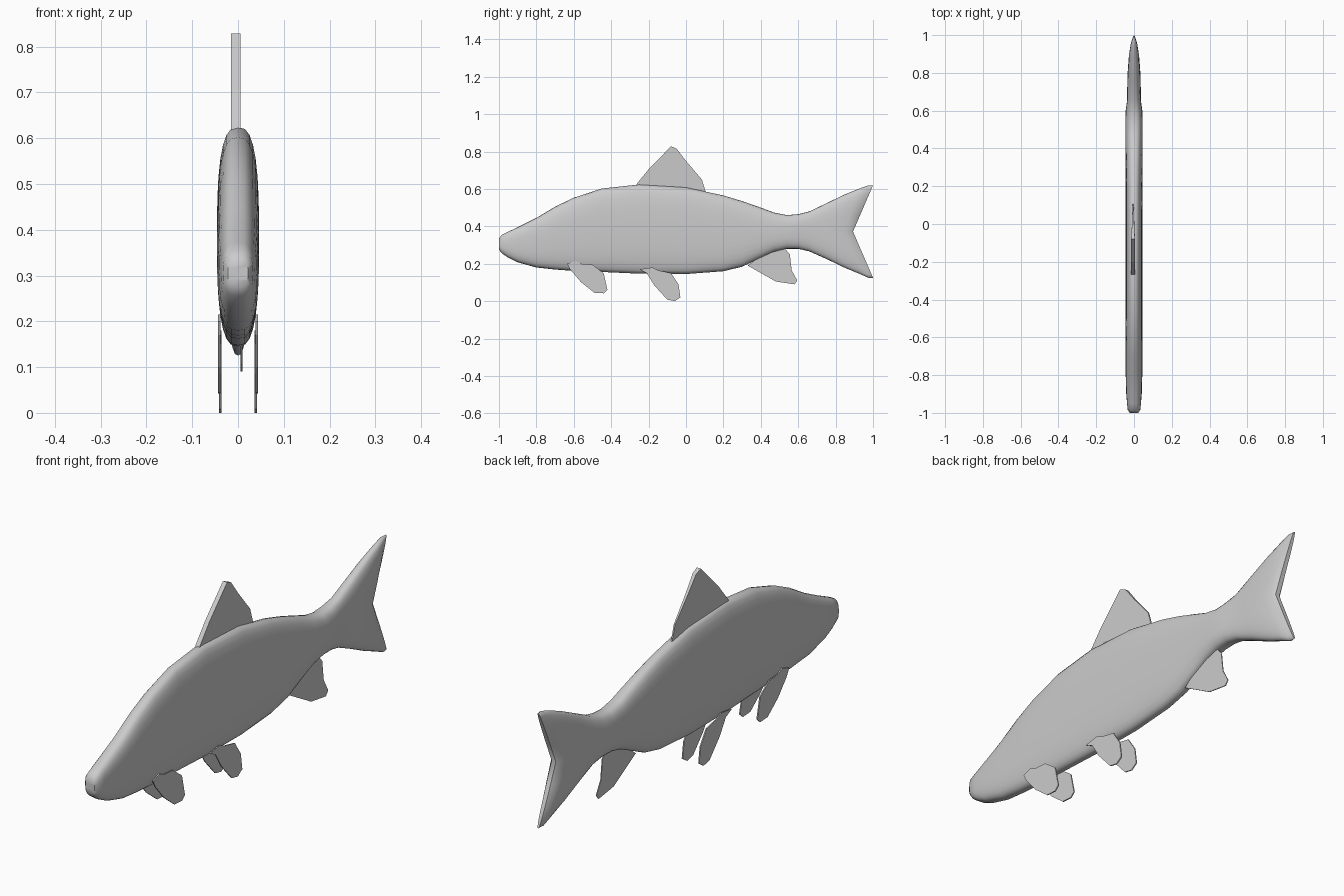
import bpy, math

if "Cube" in bpy.data.objects:
    bpy.data.objects.remove(bpy.data.objects["Cube"])


def make_object(name, verts, faces, smooth=None):
    mesh = bpy.data.meshes.new(name)
    mesh.from_pydata(verts, [], faces)
    ob = bpy.data.objects.new(name, mesh)
    bpy.context.collection.objects.link(ob)
    bpy.ops.object.select_all(action='DESELECT')
    bpy.context.view_layer.objects.active = ob
    ob.select_set(True)
    bpy.ops.object.mode_set(mode='EDIT')
    bpy.ops.mesh.select_all(action='SELECT')
    bpy.ops.mesh.normals_make_consistent(inside=False)
    bpy.ops.object.mode_set(mode='OBJECT')
    if smooth:
        bpy.ops.object.shade_smooth_by_angle(angle=math.radians(smooth))
    return ob


def fin(name, outline, x, thick):
    """Thin slab from a (y, z) outline; thick is one value or one per point."""
    n = len(outline)
    t = thick if isinstance(thick, list) else [thick] * n
    verts = [(x + s * t[i] / 2, y, z) for s in (-1, 1) for i, (y, z) in enumerate(outline)]
    faces = [list(range(n)), list(range(2 * n - 1, n - 1, -1))]
    faces += [(i, (i + 1) % n, n + (i + 1) % n, n + i) for i in range(n)]
    return make_object(name, verts, faces)


# body and tail: stations of (y, top z, bottom z, half width, tail notch)
stations = [
    (-1.0, .335, .275, .022, 0), (-.985, .355, .256, .033, 0), (-.95, .372, .232, .037, 0),
    (-.9, .395, .208, .041, 0), (-.8, .445, .18, .044, 0), (-.7, .505, .169, .045, 0),
    (-.6, .553, .162, .046, 0), (-.45, .602, .156, .046, 0), (-.25, .624, .147, .046, 0),
    (0, .608, .145, .046, 0), (.2, .565, .16, .046, 0), (.3, .535, .184, .046, 0),
    (.4, .50, .232, .046, 0), (.47, .474, .264, .046, 0), (.54, .46, .28, .046, 0),
    (.6, .465, .28, .044, 0), (.66, .48, .266, .037, .01), (.75, .523, .226, .036, .035),
    (.85, .571, .178, .034, .065), (.93, .603, .145, .029, .085),
    (.975, .619, .125, .022, .097), (1.0, .619, .125, .010, .107)]
N = 28
verts, faces = [], []
for y, top, bot, w, notch in stations:
    mid, half = (top + bot) / 2, (top - bot) / 2
    for j in range(N):
        a = 2 * math.pi * j / N
        c, s = math.cos(a), math.sin(a)
        px = math.copysign(abs(s) ** .72, s)
        pz = math.copysign(abs(c) ** .72, c)
        verts.append((w * px, y - notch * (1 - abs(pz)), mid + half * pz))
for i in range(len(stations) - 1):
    for j in range(N):
        k = (j + 1) % N
        faces.append((i * N + j, i * N + k, (i + 1) * N + k, (i + 1) * N + j))
# end caps bridged left to right so the tail edge keeps its fork
for b in (0, (len(stations) - 1) * N):
    for j in range(N // 2):
        loop = [b + j, b + j + 1, b + N - j - 1, b + (N - j) % N]
        faces.append(list(dict.fromkeys(loop)))
make_object("body", verts, faces, 50)

# dorsal fin: thick leading edge, thin trailing edge
fin("dorsal_fin",
    [(-.27, .61), (-.265, .625), (-.2, .705), (-.08, .828), (-.05, .815), (.0, .75),
     (.085, .65), (.105, .585), (0, .59)],
    -.005, [.02, .02, .02, .02, .016, .012, .006, .006, .012])

# anal fin
fin("anal_fin",
    [(.33, .19), (.48, .105), (.58, .09), (.595, .11), (.565, .165), (.555, .25),
     (.53, .28), (.4, .245)], .008, .004)

# paired fins
pectoral = [(-.635, .2), (-.59, .215), (-.56, .2), (-.5, .195), (-.44, .15), (-.42, .06),
            (-.44, .042), (-.49, .045), (-.56, .10), (-.62, .17)]
pelvic = [(-.25, .17), (-.18, .18), (-.15, .165), (-.08, .15), (-.04, .09), (-.03, .02),
          (-.06, 0), (-.1, .008), (-.17, .085), (-.21, .15)]
for side, sx in (("left", 1), ("right", -1)):
    fin("pectoral_fin_" + side, pectoral, sx * .041, .005)
    fin("pelvic_fin_" + side, pelvic, sx * .039, .005)
